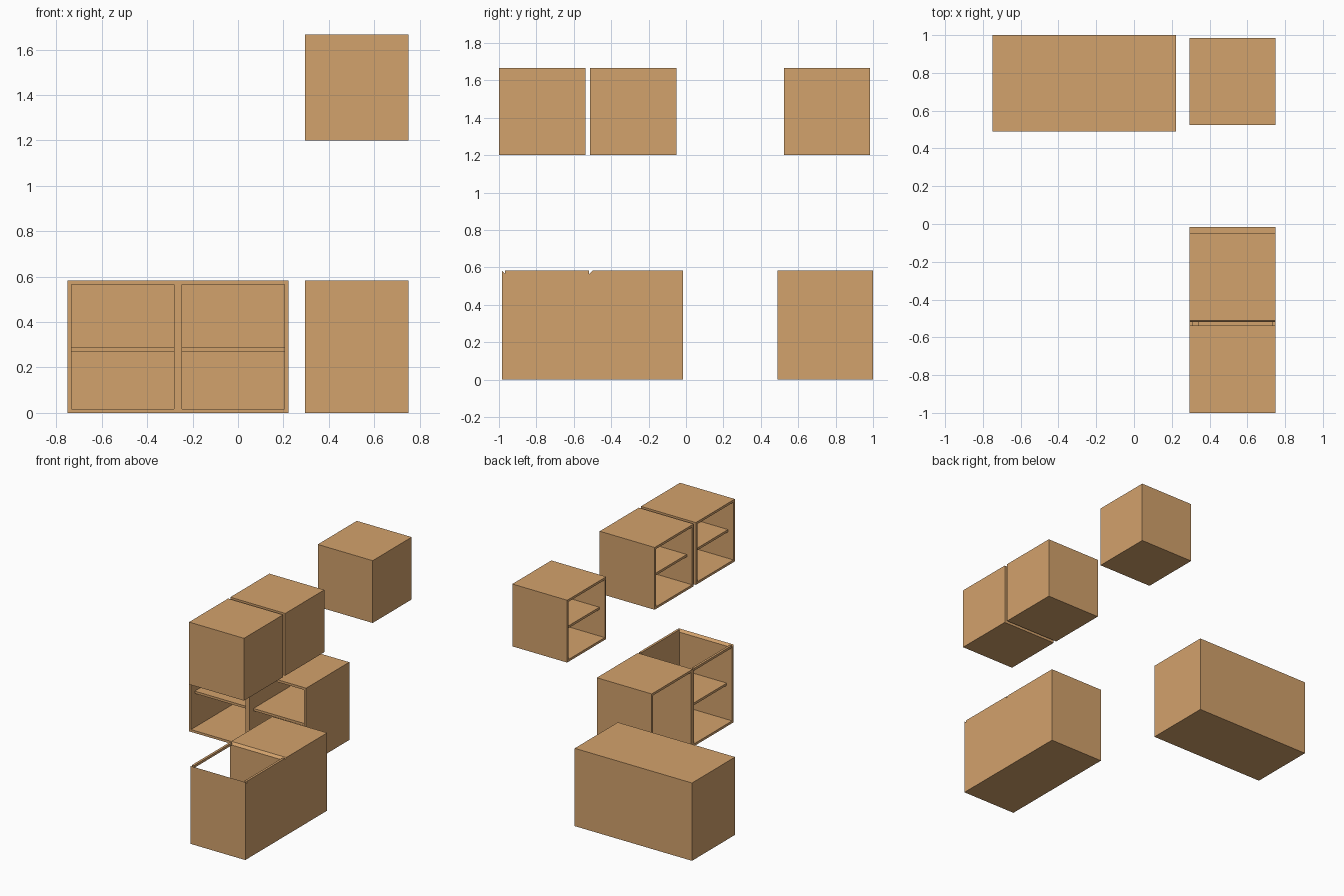
import bpy, bmesh, math
from mathutils import Matrix

if "Cube" in bpy.data.objects:
    bpy.data.objects.remove(bpy.data.objects["Cube"])

T = 0.0175  # panel thickness

wood = bpy.data.materials.new("warm_wood")
wood.diffuse_color = (0.65, 0.36, 0.15, 1)
wood.use_nodes = True
wood.node_tree.nodes["Principled BSDF"].inputs["Base Color"].default_value = wood.diffuse_color


def box(bm, lo, hi):
    """Add an axis aligned box and return its vertices."""
    size = [b - a for a, b in zip(lo, hi)]
    mid = [(a + b) / 2 for a, b in zip(lo, hi)]
    m = Matrix.Translation(mid) @ Matrix.Diagonal((*size, 1))
    return bmesh.ops.create_cube(bm, size=1, matrix=m)["verts"]


def cabinet(name, w, d, h, place, shelf=True, top=True):
    """Carcass of width w, depth d, height h, opening towards -y."""
    bm = bmesh.new()
    # carcass: one solid whose front is inset and pushed back
    box(bm, (0, 0, 0), (w, d, h))
    front = [f for f in bm.faces if f.normal.y < -0.9]
    bmesh.ops.inset_region(bm, faces=front, thickness=T, use_even_offset=True)
    inner = bmesh.ops.extrude_discrete_faces(bm, faces=front)["faces"]
    bmesh.ops.translate(bm, verts=inner[0].verts, vec=(0, d - T, 0))
    if not top:
        # open top: replace the carcass with separate panels
        bm.clear()
        box(bm, (T, 0, 0), (w - T, d, T))
        box(bm, (T, d - T, T), (w - T, d, h))
        box(bm, (T, 0, h - T), (w - T, T, h))
        for x0, inside in ((0, T), (w - T, w - T)):
            for v in box(bm, (x0, 0, 0), (x0 + T, d, h)):
                # side panels slope down towards the inside at the top
                if v.co.z > h / 2 and abs(v.co.x - inside) < 1e-4:
                    v.co.z -= T
    if shelf:
        zc = h * 0.48
        box(bm, (T, 0.045, zc - T / 2), (w - T, d - T, zc + T / 2))
    bmesh.ops.recalc_face_normals(bm, faces=bm.faces)
    bm.transform(place)
    me = bpy.data.meshes.new(name)
    bm.to_mesh(me)
    bm.free()
    me.materials.append(wood)
    bpy.context.collection.objects.link(bpy.data.objects.new(name, me))


def facing_left(y_max, z):
    """Turn the opening to -x, with the cabinet running from y_max to -y."""
    return Matrix.Translation((0.295, y_max, z)) @ Matrix.Rotation(-math.pi / 2, 4, 'Z')


# back row base units, open to the front
for i in range(2):
    cabinet(f"back_base_cabinet_{i + 1}", 0.486, 0.51, 0.583,
            Matrix.Translation((-0.75 + 0.486 * i, 0.49, 0)))

# side row base units: one without shelf, one without top
cabinet("drawer_base_cabinet", 0.485, 0.455, 0.583, facing_left(-0.015, 0), shelf=False)
cabinet("sink_base_cabinet", 0.485, 0.455, 0.583, facing_left(-0.5, 0), top=False)

# wall units
for i, y in enumerate((0.985, -0.05, -0.538)):
    cabinet(f"wall_cabinet_{i + 1}", 0.462, 0.455, 0.467, facing_left(y, 1.2))
